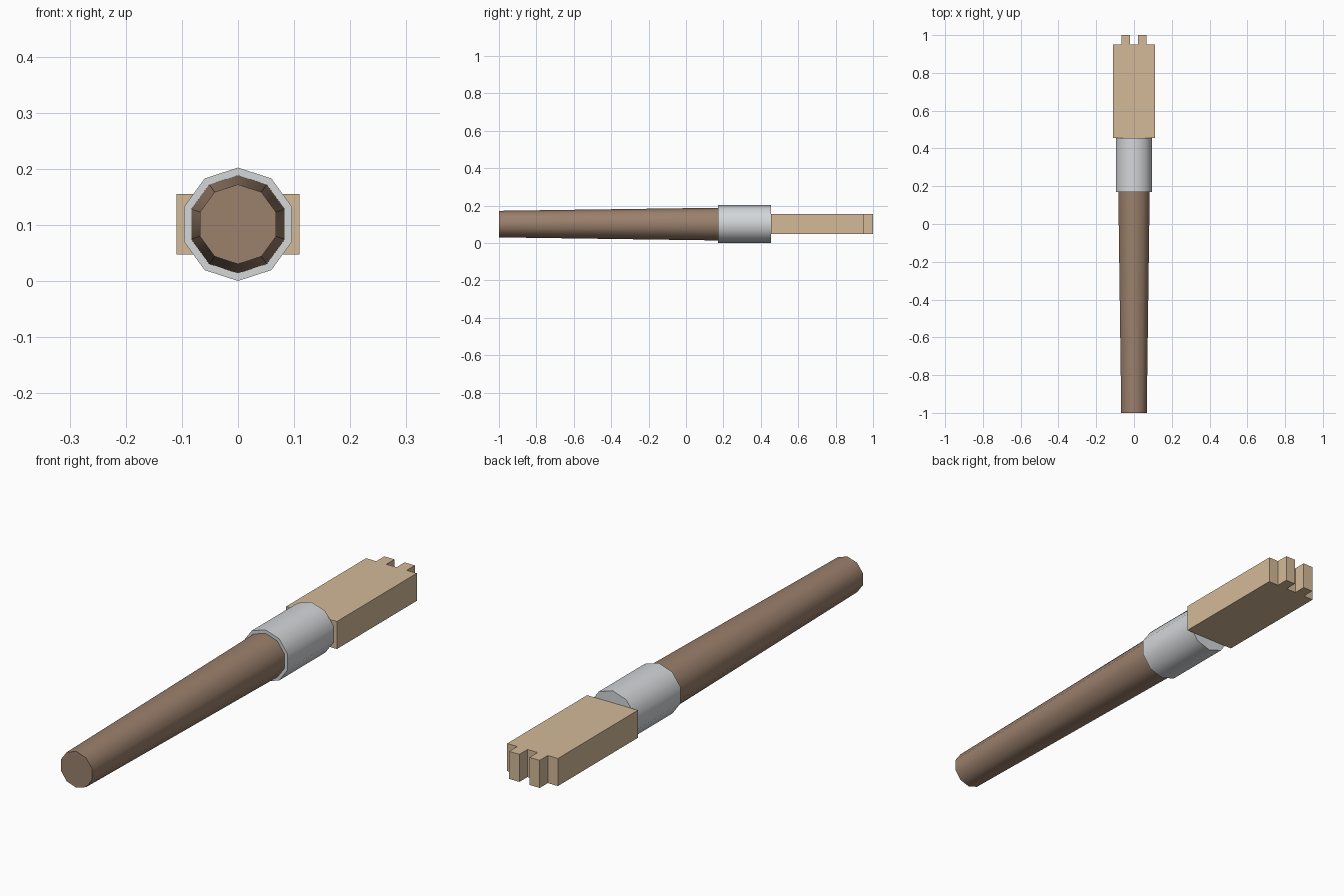
import bpy, bmesh, math
from mathutils import Matrix

cube = bpy.data.objects.get("Cube")
if cube:
    bpy.data.objects.remove(cube, do_unlink=True)

AXIS_Z = 0.101  # height of the brush's centre line


def material(name, srgb):
    """Flat material from 0-255 sRGB values."""
    color = [((c / 255 + 0.055) / 1.055) ** 2.4 for c in srgb] + [1]
    mat = bpy.data.materials.new(name)
    mat.use_nodes = True
    mat.diffuse_color = color
    mat.node_tree.nodes["Principled BSDF"].inputs["Base Color"].default_value = color
    return mat


def finish(name, bm, mat, smooth=False):
    bmesh.ops.recalc_face_normals(bm, faces=bm.faces)
    mesh = bpy.data.meshes.new(name)
    bm.to_mesh(mesh)
    bm.free()
    mesh.materials.append(mat)
    obj = bpy.data.objects.new(name, mesh)
    bpy.context.collection.objects.link(obj)
    if smooth:
        bpy.ops.object.select_all(action='DESELECT')
        obj.select_set(True)
        bpy.context.view_layer.objects.active = obj
        bpy.ops.object.shade_smooth_by_angle(angle=math.radians(45))
    return obj


def rod(name, y0, y1, r0, r1, mat):
    """Ten-sided rod along y, with corners at the top and bottom."""
    bm = bmesh.new()
    place = Matrix.Translation((0, (y0 + y1) / 2, AXIS_Z)) @ Matrix.Rotation(-math.pi / 2, 4, 'X')
    bmesh.ops.create_cone(bm, cap_ends=True, segments=10, radius1=r0, radius2=r1,
                          depth=y1 - y0, matrix=place)
    return finish(name, bm, mat, True)


wood = material("handle brown", (155, 128, 108))
metal = material("ferrule grey", (211, 214, 217))
hair = material("bristle tan", (212, 186, 152))

# Tapered handle and metal sleeve
rod("handle", -1, 0.18, 0.071, 0.0875, wood)
rod("ferrule", 0.17, 0.455, 0.101, 0.101, metal)

# Bristle block: notched outline extruded upwards
half, thick, start, body, tip = 0.11, 0.108, 0.455, 0.95, 1.0
right_half = [(half, start), (half, body), (0.066, body), (0.066, tip), (0.022, tip), (0.022, body)]
outline = right_half + [(-x, y) for x, y in reversed(right_half)]
bm = bmesh.new()
base = bm.faces.new([bm.verts.new((x, y, AXIS_Z - thick / 2)) for x, y in outline])
top = bmesh.ops.extrude_face_region(bm, geom=[base], use_keep_orig=True)
bmesh.ops.translate(bm, vec=(0, 0, thick),
                    verts=[v for v in top["geom"] if isinstance(v, bmesh.types.BMVert)])
finish("bristles", bm, hair)
